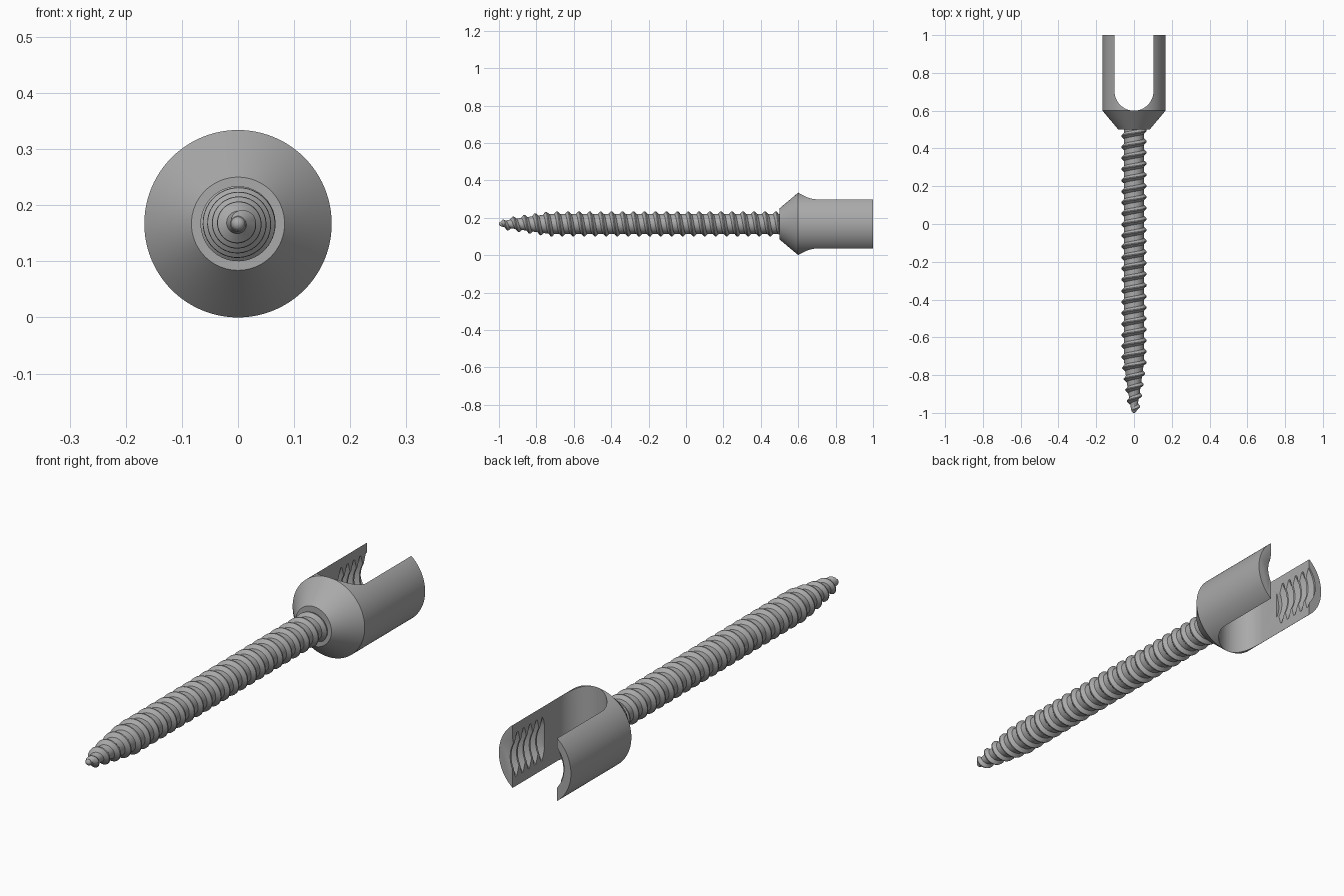
import bpy, bmesh, math

cube = bpy.data.objects.get("Cube")
if cube:
    bpy.data.objects.remove(cube, do_unlink=True)

AXIS_Z = 0.167   # height of the screw's long axis

steel = bpy.data.materials.new("brushed_steel_grey")
steel.use_nodes = True
steel.diffuse_color = (0.4, 0.4, 0.4, 1)
steel.node_tree.nodes["Principled BSDF"].inputs["Base Color"].default_value = (0.4, 0.4, 0.4, 1)


def finish(name, bm):
    """Clean a bmesh and turn it into an object lying on the long axis."""
    bmesh.ops.recalc_face_normals(bm, faces=bm.faces)
    mesh = bpy.data.meshes.new(name)
    bm.to_mesh(mesh)
    bm.free()
    mesh.materials.append(steel)
    obj = bpy.data.objects.new(name, mesh)
    obj.location.z = AXIS_Z
    bpy.context.collection.objects.link(obj)
    return obj


def smooth(obj):
    bpy.ops.object.select_all(action='DESELECT')
    obj.select_set(True)
    bpy.context.view_layer.objects.active = obj
    bpy.ops.object.shade_smooth_by_angle(angle=math.radians(30))


def revolve(name, profile, sides):
    """Closed solid turned around the y axis from (y, radius) points."""
    bm = bmesh.new()
    rings = []
    for y, r in profile:
        angles = [math.tau * i / sides for i in range(sides)]
        rings.append([bm.verts.new((r * math.cos(a), y, r * math.sin(a))) for a in angles])
    for low, high in zip(rings, rings[1:]):
        for i in range(sides):
            j = (i + 1) % sides
            bm.faces.new((low[i], low[j], high[j], high[i]))
    bm.faces.new(rings[0])
    bm.faces.new(rings[-1])
    return finish(name, bm)


def thread(name, y0, y1, pitch, core, depth, section, fade, sides=40, phase=0.0):
    """Right-handed helical thread; section holds (turn fraction, relative height)."""
    bm = bmesh.new()
    turns = math.ceil((y1 - y0) / pitch) + 3
    rows = []
    for s in range(turns * sides):
        # y axis runs along the helix, so a right-handed turn goes from z towards x
        a = math.tau * (s % sides) / sides + phase
        row = []
        for u, h in section:
            y = y0 + pitch * (s / sides + u - 1.5)
            y = min(max(y, y0), y1)
            f = min(1, (y - y0) / fade, (y1 - y) / fade)
            r = core(y) + depth * h * f
            row.append(bm.verts.new((r * math.sin(a), y, r * math.cos(a))))
        rows.append(row)
    for s in range(len(rows) - sides - 1):
        for j in range(len(section)):
            if j + 1 < len(section):
                c, d = rows[s + 1][j + 1], rows[s][j + 1]
            else:
                c, d = rows[s + 1 + sides][0], rows[s + sides][0]
            bm.faces.new((rows[s][j], rows[s + 1][j], c, d))
    # Collapse the run-outs into clean end rings and cap them
    bmesh.ops.remove_doubles(bm, verts=bm.verts, dist=1e-5)
    bmesh.ops.delete(bm, geom=[v for v in bm.verts if not v.link_faces], context='VERTS')
    bmesh.ops.holes_fill(bm, edges=[e for e in bm.edges if e.is_boundary], sides=0)
    return finish(name, bm)


def cut(target, cutter):
    cutter.hide_render = True
    mod = target.modifiers.new("cut", 'BOOLEAN')
    mod.operation = 'DIFFERENCE'
    mod.solver = 'EXACT'
    mod.object = cutter
    bpy.context.view_layer.objects.active = target
    bpy.ops.object.modifier_apply(modifier=mod.name)
    bpy.data.objects.remove(cutter, do_unlink=True)


# Tulip head: cone flaring into a cylinder
head = revolve("tulip_head", [(0.5, 0.083), (0.6, 0.167), (1.0, 0.167)], 96)

# U-shaped slot through the head
SLOT = 0.103
bm = bmesh.new()
outline = [(SLOT, 1.2), (-SLOT, 1.2)]
for i in range(33):
    a = math.pi * (1 + i / 32)
    outline.append((SLOT * math.cos(a), 0.703 + SLOT * math.sin(a)))
face = bm.faces.new([bm.verts.new((x, y, -0.3)) for x, y in outline])
top = bmesh.ops.extrude_face_region(bm, geom=[face])["geom"]
bmesh.ops.translate(bm, vec=(0, 0, 0.6),
                    verts=[v for v in top if isinstance(v, bmesh.types.BMVert)])
cut(head, finish("slot_cutter", bm))

# Threaded bore scalloping the inside of both arms
bore = thread("bore_cutter", 0.79, 1.1, 0.042, lambda y: 0.116, 0.022,
              [(0, 0), (0.2, 0), (0.5, 1), (0.7, 1)], 0.01, sides=64)
cut(head, bore)
smooth(head)


# Tapered shaft with a continuous thread
def shaft_core(y):
    t = min(1, (y + 1) / 0.27)
    return 0.011 + 0.042 * t ** 0.85


shaft = thread("threaded_shaft", -0.99, 0.52, 0.0585, shaft_core, 0.014,
               [(0, 0), (0.45, 0), (0.68, 1), (0.77, 1)], 0.02, phase=0.6)
smooth(shaft)

# Rounded tip
bm = bmesh.new()
bmesh.ops.create_uvsphere(bm, u_segments=24, v_segments=12, radius=0.013)
bmesh.ops.translate(bm, vec=(0, -0.987, 0), verts=bm.verts)
smooth(finish("rounded_tip", bm))
